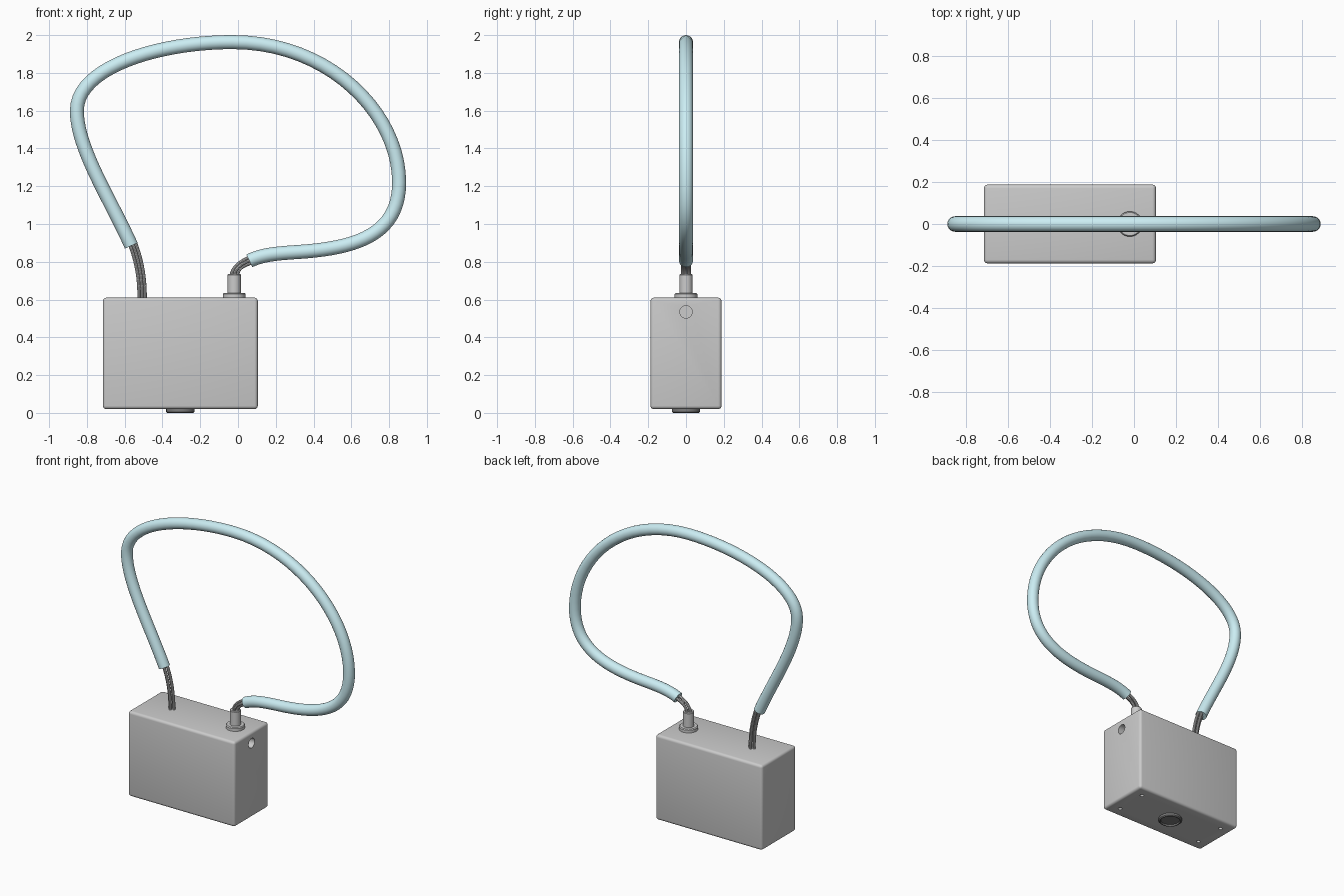
import bpy, math
from mathutils import Vector, Matrix

if "Cube" in bpy.data.objects:
    bpy.data.objects.remove(bpy.data.objects["Cube"])

BOX_X = -0.305  # centre of the housing along x


def material(name, rgb):
    m = bpy.data.materials.new(name)
    m.diffuse_color = (*rgb, 1)
    m.use_nodes = True
    m.node_tree.nodes["Principled BSDF"].inputs["Base Color"].default_value = m.diffuse_color
    return m


blue = material("light_blue", (0.6, 0.85, 0.9))
dark = material("dark_grey", (0.2, 0.2, 0.2))


def active(obj):
    bpy.ops.object.select_all(action='DESELECT')
    obj.select_set(True)
    bpy.context.view_layer.objects.active = obj


def smooth(obj):
    active(obj)
    bpy.ops.object.shade_smooth_by_angle(angle=math.radians(35))


def lathe(name, profile, x, steps=48):
    # Revolve an (r, z) profile around a vertical axis at x
    verts, faces = [], []
    n = len(profile)
    for i in range(steps):
        a = 2 * math.pi * i / steps
        verts += [(x + r * math.cos(a), r * math.sin(a), z) for r, z in profile]
    for i in range(steps):
        j = (i + 1) % steps
        faces += [(i*n + k, j*n + k, j*n + k + 1, i*n + k + 1) for k in range(n - 1)]
    faces.append([i * n for i in range(steps)][::-1])
    faces.append([i * n + n - 1 for i in range(steps)])
    me = bpy.data.meshes.new(name)
    me.from_pydata(verts, [], faces)
    obj = bpy.data.objects.new(name, me)
    bpy.context.collection.objects.link(obj)
    smooth(obj)
    return obj


def tube(name, knots, radius, sides=5, mat=None):
    # Bezier tube; each knot is (left handle, point, right handle)
    cu = bpy.data.curves.new(name, 'CURVE')
    cu.dimensions = '3D'
    cu.bevel_depth, cu.bevel_resolution = radius, sides
    cu.resolution_u, cu.use_fill_caps = 20, True
    sp = cu.splines.new('BEZIER')
    sp.bezier_points.add(len(knots) - 1)
    for bp, (hl, p, hr) in zip(sp.bezier_points, knots):
        bp.handle_left_type = bp.handle_right_type = 'FREE'
        bp.handle_left, bp.co, bp.handle_right = hl, p, hr
    obj = bpy.data.objects.new(name, cu)
    bpy.context.collection.objects.link(obj)
    if mat:
        cu.materials.append(mat)
    active(obj)
    bpy.ops.object.convert(target='MESH')
    obj = bpy.context.object
    smooth(obj)
    return obj


def P(x, z):
    return Vector((x, 0, z))


# Housing with rounded edges
bpy.ops.mesh.primitive_cube_add(size=1, location=(BOX_X, 0, 0.315))
box = bpy.context.object
box.name = "housing"
box.scale = (0.82, 0.376, 0.59)
bpy.ops.object.transform_apply(location=False, rotation=False, scale=True)
bev = box.modifiers.new("round_edges", 'BEVEL')
bev.width, bev.segments = 0.018, 4
bpy.ops.object.modifier_apply(modifier="round_edges")

# Side port and four screw holes under the housing
holes = [((0.105, 0, 0.535), 0.033, 0.12, (0, math.pi / 2, 0))]
holes += [((BOX_X + sx * 0.33, sy * 0.11, 0.02), 0.013, 0.08, (0, 0, 0))
          for sx in (-1, 1) for sy in (-1, 1)]
for loc, r, depth, rot in holes:
    bpy.ops.mesh.primitive_cylinder_add(vertices=32, radius=r, depth=depth,
                                        location=loc, rotation=rot)
    cutter = bpy.context.object
    active(box)
    mod = box.modifiers.new("hole", 'BOOLEAN')
    mod.operation, mod.object, mod.solver = 'DIFFERENCE', cutter, 'EXACT'
    bpy.ops.object.modifier_apply(modifier="hole")
    bpy.data.objects.remove(cutter)
smooth(box)

# Bottom foot with a shallow recess
foot = lathe("bottom_foot", [(0.075, 0.03), (0.075, 0.006), (0.069, 0),
                             (0.063, 0), (0.06, 0.01)], BOX_X)
foot.data.materials.append(dark)

# Connector on top: flange and neck
lathe("connector", [(0.06, 0.60), (0.06, 0.629), (0.055, 0.635), (0.035, 0.635),
                    (0.035, 0.731), (0.032, 0.735)][::-1], -0.02)

# Blue cable sleeve loop
tube("cable_sleeve", [
    (P(-0.50, 0.77), P(-0.565, 0.885), P(-0.68, 1.14)),
    (P(-0.853, 1.40), P(-0.853, 1.60), P(-0.853, 1.83)),
    (P(-0.42, 1.963), P(-0.03, 1.963), P(0.49, 1.963)),
    (P(0.853, 1.58), P(0.853, 1.22), P(0.853, 0.94)),
    (P(0.62, 0.872), P(0.32, 0.852), P(0.2, 0.844)),
    (P(0.13, 0.838), P(0.06, 0.805), P(0, 0.78))], 0.037, 8, blue)


def bundle(name, a, ah, bh, b):
    # Four wires running side by side along one bezier path
    for i, (u, v) in enumerate(((1, 0), (0, 1), (-1, 0), (0, -1))):
        def off(p, t):
            t = t.normalized()
            return p + 0.016 * (u * Vector((t.z, 0, -t.x)) + v * Vector((0, 1, 0)))
        s, e = ah - a, b - bh
        tube(f"{name}_{i + 1}", [(off(a, s) - s, off(a, s), off(ah, s)),
                                 (off(bh, e), off(b, e), off(b, e) + e)], 0.0095, 3)


bundle("left_wire", P(-0.508, 0.60), P(-0.506, 0.70), P(-0.52, 0.80), P(-0.56, 0.90))
bundle("connector_wire", P(-0.02, 0.725), P(-0.015, 0.775), P(0.03, 0.795), P(0.075, 0.812))
